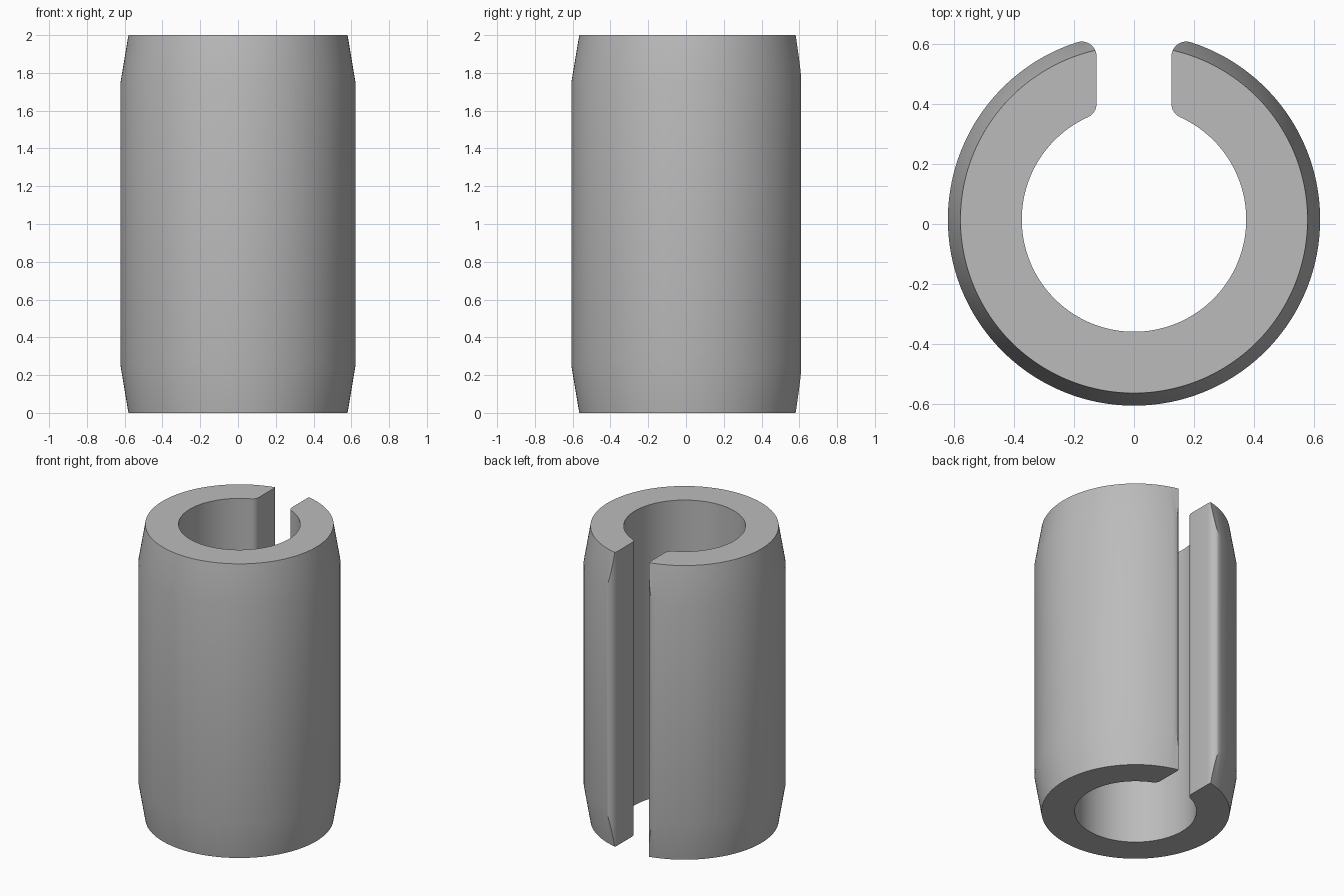
import bpy, bmesh, math
from math import sin, cos, atan2, sqrt, pi

cube = bpy.data.objects.get("Cube")
if cube:
    bpy.data.objects.remove(cube, do_unlink=True)

HEIGHT, CENTRE_Y = 2.0, 0.015
OUTER, INNER, TIP = 0.622, 0.375, 0.58    # radii: body, bore, chamfered end
GAP, FILLET, CHAMFER = 0.125, 0.05, 0.25  # slot half width, edge radius, chamfer height


def arc(cx, cy, radius, start, end, steps):
    return [(cx + radius * cos(start + (end - start) * i / steps),
             cy + radius * sin(start + (end - start) * i / steps))
            for i in range(steps + 1)]


def add_object(name, bm):
    bmesh.ops.recalc_face_normals(bm, faces=bm.faces)
    mesh = bpy.data.meshes.new(name)
    bm.to_mesh(mesh)
    bm.free()
    obj = bpy.data.objects.new(name, mesh)
    bpy.context.collection.objects.link(obj)
    return obj


# Half of the C-shaped section, from the front round to the slot
fx = GAP + FILLET
outer_y = sqrt((OUTER - FILLET) ** 2 - fx ** 2)
inner_y = sqrt((INNER + FILLET) ** 2 - fx ** 2)
outer_end, inner_end = atan2(outer_y, fx), atan2(inner_y, fx)
half = arc(0, 0, OUTER, -pi / 2, outer_end, 80)
half += arc(fx, outer_y, FILLET, outer_end, pi, 12)[1:]
half += arc(fx, inner_y, FILLET, pi, pi + inner_end, 8)
half += arc(0, 0, INNER, inner_end, -pi / 2, 64)[1:]
section = half + [(-x, y) for x, y in reversed(half[1:-1])]

# Slotted sleeve: section extruded past both ends, then trimmed
bm = bmesh.new()
face = bm.faces.new([bm.verts.new((x, y + CENTRE_Y, -0.1)) for x, y in section])
side = bmesh.ops.extrude_face_region(bm, geom=[face])
bmesh.ops.translate(bm, vec=(0, 0, HEIGHT + 0.2),
                    verts=[g for g in side["geom"] if isinstance(g, bmesh.types.BMVert)])
sleeve = add_object("slotted_sleeve", bm)

# Double cone that cuts the flat ends and the tapered chamfers
bm = bmesh.new()
middle = TIP + (OUTER - TIP) * (HEIGHT / 2) / CHAMFER
rings = [[bm.verts.new((x, y + CENTRE_Y, z)) for x, y in arc(0, 0, r, 0, 2 * pi, 192)[:-1]]
         for r, z in ((TIP, 0), (middle, HEIGHT / 2), (TIP, HEIGHT))]
for low, high in zip(rings, rings[1:]):
    for i in range(len(low)):
        bm.faces.new((low[i - 1], low[i], high[i], high[i - 1]))
bm.faces.new(rings[0])
bm.faces.new(rings[-1])
cutter = add_object("chamfer_cutter", bm)

trim = sleeve.modifiers.new("chamfer_ends", 'BOOLEAN')
trim.operation, trim.solver, trim.object = 'INTERSECT', 'EXACT', cutter
depsgraph = bpy.context.evaluated_depsgraph_get()
trimmed = bpy.data.meshes.new_from_object(sleeve.evaluated_get(depsgraph))
sleeve.modifiers.clear()
sleeve.data = trimmed
bpy.data.objects.remove(cutter, do_unlink=True)

# Plain grey steel
steel = bpy.data.materials.new("grey_steel")
steel.use_nodes = True
grey = (0.5, 0.5, 0.5, 1)
steel.diffuse_color = grey
steel.node_tree.nodes["Principled BSDF"].inputs["Base Color"].default_value = grey
sleeve.data.materials.clear()
sleeve.data.materials.append(steel)

bpy.ops.object.select_all(action='DESELECT')
sleeve.select_set(True)
bpy.context.view_layer.objects.active = sleeve
bpy.ops.object.shade_smooth_by_angle(angle=math.radians(30))
